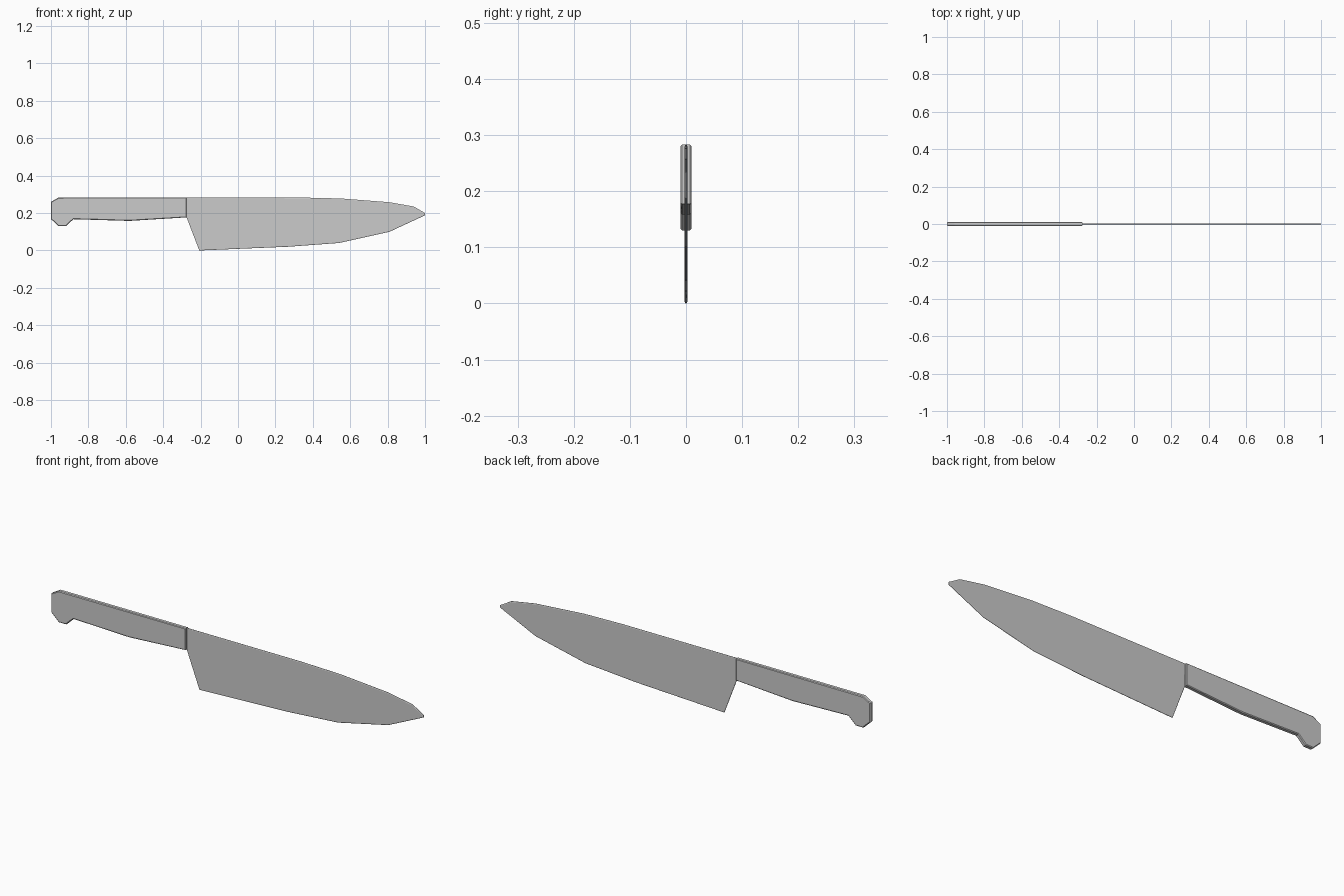
import bpy, bmesh

if "Cube" in bpy.data.objects:
    bpy.data.objects.remove(bpy.data.objects["Cube"])


def slab(name, profile, rim, half, inset):
    """Extrude an XZ outline to +-rim in y, then raise inset side faces to +-half."""
    bm = bmesh.new()
    face = bm.faces.new([bm.verts.new((x, -rim, z)) for x, z in profile])
    ext = bmesh.ops.extrude_face_region(bm, geom=[face], use_keep_orig=True)
    bmesh.ops.translate(bm, vec=(0, 2 * rim, 0),
                        verts=[g for g in ext["geom"] if isinstance(g, bmesh.types.BMVert)])
    bmesh.ops.recalc_face_normals(bm, faces=bm.faces[:])
    sides = [f for f in bm.faces if abs(f.normal.y) > 0.9]
    for f in sides:
        bmesh.ops.inset_region(bm, faces=[f], thickness=inset, depth=half - rim)
    bmesh.ops.recalc_face_normals(bm, faces=bm.faces[:])
    mesh = bpy.data.meshes.new(name)
    bm.to_mesh(mesh)
    bm.free()
    obj = bpy.data.objects.new(name, mesh)
    bpy.context.collection.objects.link(obj)
    return obj


# Blade: thin, with ground edges along spine, heel and cutting edge
slab("blade", [(-0.275, 0.177), (-0.207, 0.0), (0.27, 0.02), (0.54, 0.04),
               (0.81, 0.10), (1.0, 0.188), (1.0, 0.2), (0.94, 0.235),
               (0.81, 0.258), (0.55, 0.278), (0.34, 0.283), (-0.275, 0.283)],
     0.001, 0.0025, 0.004)

# Handle: thicker, chamfered, with hooked butt end
slab("handle", [(-0.275, 0.177), (-0.275, 0.283), (-0.96, 0.283), (-1.0, 0.26),
                (-1.0, 0.168), (-0.96, 0.13), (-0.92, 0.13), (-0.88, 0.167),
                (-0.58, 0.158)],
     0.007, 0.01, 0.004)
